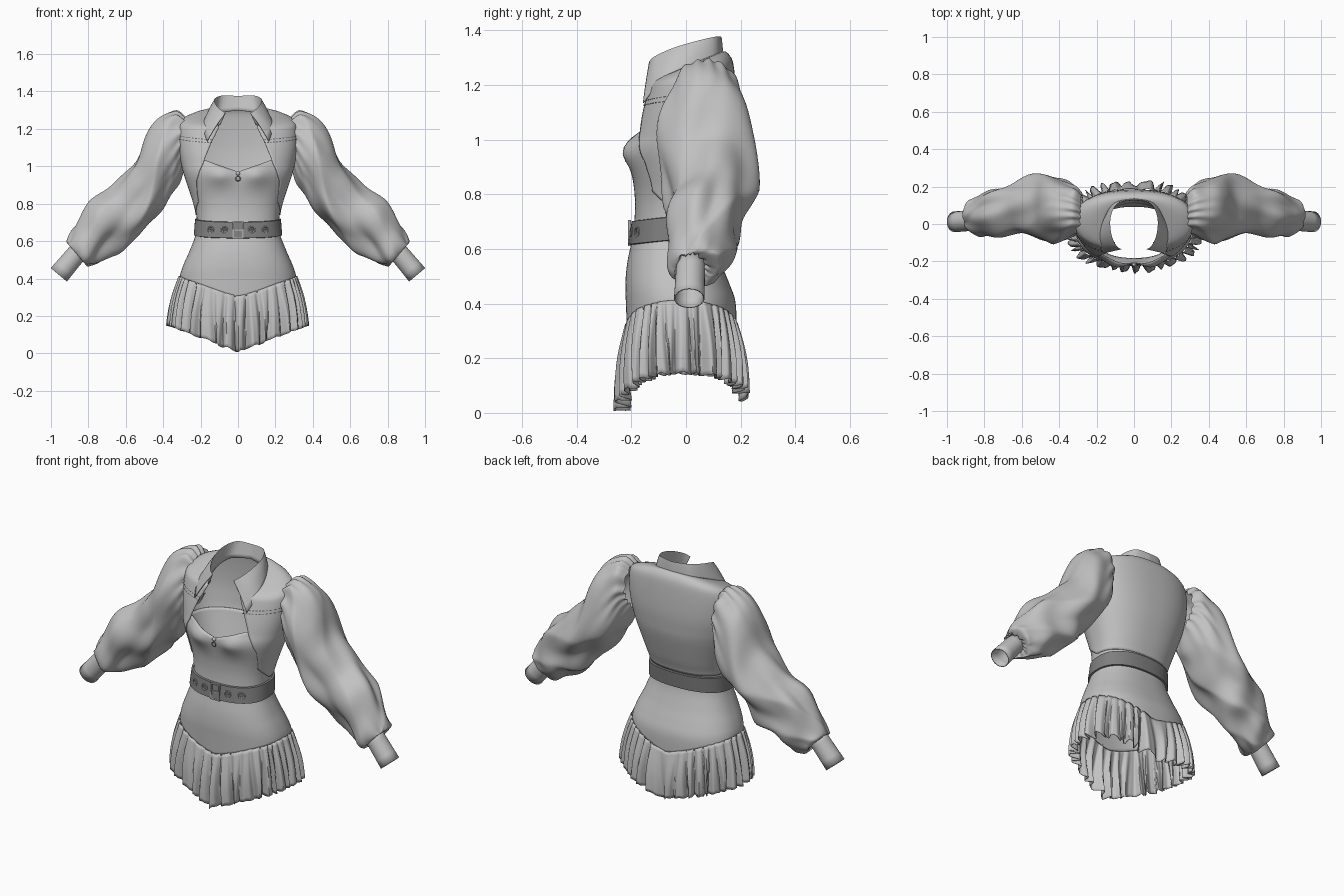
import bpy, bmesh, math
from mathutils import Vector

if "Cube" in bpy.data.objects:
    bpy.data.objects.remove(bpy.data.objects["Cube"])
pi, sin, cos, exp = math.pi, math.sin, math.cos, math.exp

def material(name, v):
    m = bpy.data.materials.new(name)
    m.diffuse_color = (v, v, v, 1)
    m.use_nodes = True
    m.node_tree.nodes["Principled BSDF"].inputs["Base Color"].default_value = m.diffuse_color
    return m

FABRIC = material("grey fabric", 0.54)
BELT = material("dark grey belt", 0.21)
METAL = material("mid grey metal", 0.42)
STITCH = material("dark stitching", 0.12)

def finish(ob, name, mat, angle=40, thick=0):
    ob.name = name
    ob.data.materials.append(mat)
    if thick:
        mod = ob.modifiers.new("thickness", 'SOLIDIFY')
        mod.thickness, mod.offset = thick, -1
    bpy.ops.object.select_all(action='DESELECT')
    ob.select_set(True)
    bpy.context.view_layer.objects.active = ob
    bpy.ops.object.shade_smooth_by_angle(angle=math.radians(angle))

def loft(name, rows, mat, closed=True, thick=0, angle=40):
    """Skin a grid of points; closed joins each row into a ring."""
    n = len(rows[0])
    faces = [(j * n + i, j * n + (i + 1) % n, (j + 1) * n + (i + 1) % n, (j + 1) * n + i)
             for j in range(len(rows) - 1) for i in range(n if closed else n - 1)]
    me = bpy.data.meshes.new(name)
    me.from_pydata([tuple(p) for r in rows for p in r], [], faces)
    bm = bmesh.new()
    bm.from_mesh(me)
    bmesh.ops.recalc_face_normals(bm, faces=bm.faces)
    bm.to_mesh(me)
    bm.free()
    ob = bpy.data.objects.new(name, me)
    bpy.context.collection.objects.link(ob)
    finish(ob, name, mat, angle, thick)

def spline(keys, t):
    """Smooth curve through equally spaced keys, t in 0..1."""
    f = min(max(t, 0), 1) * (len(keys) - 1)
    i = min(int(f), len(keys) - 2)
    u = f - i
    a, b, c, d = (Vector(keys[min(max(i + k, 0), len(keys) - 1)]) for k in (-1, 0, 1, 2))
    return 0.5 * (2 * b + (c - a) * u + (2 * a - 5 * b + 4 * c - d) * (u * u)
                  + (3 * b - a - 3 * c + d) * (u ** 3))

def table(keys, v):
    """Smooth lookup in rows whose first entry is the key."""
    last = len(keys) - 1
    i = next((k for k in range(last) if v <= keys[k + 1][0]), last - 1)
    return spline(keys, (i + (v - keys[i][0]) / (keys[i + 1][0] - keys[i][0])) / last)[1:]

def spow(s, e):
    return math.copysign(abs(s) ** e, s)

# Body sections: level, height, half width, front y, back y, forward tilt
BODY = [(.28, .28, .315, -.215, .185, 0), (.40, .40, .312, -.22, .182, 0),
        (.47, .47, .293, -.222, .16, 0), (.55, .55, .258, -.215, .128, 0),
        (.65, .65, .222, -.195, .098, 0), (.74, .74, .222, -.187, .105, 0),
        (.82, .82, .24, -.19, .13, 0), (.95, .95, .283, -.208, .165, 0),
        (1.02, 1.02, .30, -.192, .175, 0), (1.10, 1.10, .313, -.170, .18, .03),
        (1.19, 1.19, .315, -.145, .175, .15), (1.24, 1.24, .295, -.135, .165, .3),
        (1.27, 1.265, .21, -.13, .14, .4), (1.30, 1.268, .135, -.125, .118, .42)]
POW = 2.35

def body(th, v, off=0):
    z, hw, yf, yb, tilt = table(BODY, v)
    x = (hw + off) * spow(sin(th), 2 / POW)
    y = (yf + yb) / 2 - ((yb - yf) / 2 + off) * spow(cos(th), 2 / POW)
    if cos(th) > 0:  # bust
        y -= .03 * exp(-((abs(x) - .10) / .07) ** 2 - ((v - .95) / .055) ** 2)
    return Vector((x, y, z + tilt * y))

def theta_at(x, v):
    return math.copysign(math.asin(min(abs(x) / table(BODY, v)[1], 1) ** (POW / 2)), x)

def skirt_seam(th):
    return .315 + .095 * abs(sin(th))

# Bodice with sweetheart neckline in front
N = 128
ANGLES = [2 * pi * i / N for i in range(N)]

def bodice_point(th, t):
    lo = skirt_seam(th) - .01
    hi = .965 + .4 * min(abs(body(th, 1).x), .17) if cos(th) > 0 else .96
    return body(th, lo + (hi - lo) * t)

loft("bodice", [[bodice_point(th, j / 40) for th in ANGLES] for j in range(41)], FABRIC, thick=.005)

# Open cropped jacket: level and half width of the front opening
EDGE = [(.74, .195), (.82, .20), (.88, .20), (1.02, .17), (1.12, .142),
        (1.20, .115), (1.24, .105), (1.30, .098)]
rows = []
for j in range(41):
    v = .74 + .56 * j / 40
    t0 = theta_at(table(EDGE, v)[0], v)
    arc = [t0 + (2 * pi - 2 * t0) * i / 96 for i in range(97)]
    rows.append([body(th, v + .14 * max(cos(th), 0) * (1 - j / 40) ** 2, .005) for th in arc])
loft("jacket", rows, FABRIC, closed=False, thick=.004)

# Folded collar: top edge, stand base and pointed fall, mirrored about the back
TOP = [(0, .13, 1.376), (.085, .112, 1.378), (.124, .04, 1.362),
       (.122, -.05, 1.335), (.095, -.115, 1.305), (.066, -.135, 1.285)]
BASE = [(0, .112, 1.30), (.1, .09, 1.285), (.13, .03, 1.268),
        (.13, -.05, 1.24), (.112, -.105, 1.22), (.095, -.128, 1.22)]
FALL = [(0, .137, 1.305), (.105, .115, 1.298), (.16, .035, 1.275),
        (.188, -.05, 1.235), (.187, -.11, 1.195), (.166, -.158, 1.135)]

def mirrored(keys):
    half = [spline(keys, i / 24) for i in range(25)]
    return [Vector((-p.x, p.y, p.z)) for p in half[:0:-1]] + half

base, top, fall = mirrored(BASE), mirrored(TOP), mirrored(FALL)
rows = [[a.lerp(b, k / 4) for a, b in zip(base, top)] for k in range(5)]
rows += [[a.lerp(b, k / 6) + Vector((0, 0, .008 * sin(pi * k / 6))) for a, b in zip(top, fall)]
         for k in range(1, 7)]
loft("collar", rows, FABRIC, closed=False, thick=.004, angle=60)

# Gathered peplum skirt with dipped hem
def skirt_point(th, t):
    s, c = sin(th), cos(th)
    hem_z = .004 + .142 * abs(s) ** .85 if c > 0 else .045 + .1 * abs(s) ** .85
    hem = Vector((.362 * spow(s, .88), -.012 - .228 * spow(c, .88), hem_z))
    phase = 36 * th + 1.5 * sin(5 * th) + .7 * sin(11 * th + 2 * t)
    wave = (sin(phase) + .35 * sin(phase * 2 + 1)) * (.004 + .018 * t) * (1 + .35 * sin(7 * th + 1))
    q = body(th, skirt_seam(th), .004).lerp(hem, t)
    q += Vector((s, -c, 0)) * (wave + .012 * sin(pi * t))
    q += Vector((c, s, 0)) * (.010 * t * cos(phase * .5 + 1))
    q.z = max(q.z + .006 * t * sin(phase), 0)
    return q

loft("peplum_skirt", [[skirt_point(2 * pi * i / 400, j / 14) for i in range(400)] for j in range(15)],
     FABRIC, thick=.003, angle=60)

# Puffed sleeve sections: top x z, bottom x z, front y, back y
SLEEVE = [(.285, 1.26, .27, 1.03, -.04, .16), (.335, 1.295, .29, .99, -.055, .20),
          (.42, 1.255, .322, .89, -.08, .24), (.50, 1.15, .38, .79, -.092, .252),
          (.56, 1.00, .47, .70, -.085, .248), (.67, .905, .56, .615, -.065, .228),
          (.785, .815, .66, .54, -.055, .198), (.86, .70, .74, .475, -.055, .16),
          (.91, .61, .80, .46, -.052, .125), (.91, .585, .81, .48, -.042, .085),
          (.885, .585, .82, .51, -.03, .07)]

def sleeve_point(t, a, side):
    xt, zt, xb, zb, y0, y1 = spline(SLEEVE, t)
    out = Vector(((xt - xb) / 2 * cos(a), (y1 - y0) / 2 * sin(a), (zt - zb) / 2 * cos(a)))
    gather = exp(-(t / .16) ** 2) + exp(-((1 - t) / .12) ** 2)
    soft = abs(sin(pi * t)) ** .7
    fold = .011 * soft * sin(2 * a + 15 * t + 1.2 * sin(3 * a))
    fold += .008 * soft * sin(3 * a - 24 * t + 1.5 * sin(2 * a + 9 * t))
    fold += .016 * soft * (.6 - abs(sin(2 * a + 9 * t + .8 * sin(a + 7 * t))))  # crisp creases
    fold += .009 * gather * sin(14 * a + 2 * sin(3 * a))
    p = Vector(((xt + xb) / 2, (y0 + y1) / 2, (zt + zb) / 2)) + out + out.normalized() * fold
    return Vector((p.x * side, p.y, p.z))

for side, label in ((1, "left"), (-1, "right")):
    loft(label + "_sleeve", [[sleeve_point(j / 80, 2 * pi * i / 96, side) for i in range(96)]
                             for j in range(81)], FABRIC, angle=75)
    # Fitted cuff
    a, b = Vector((.84 * side, .018, .56)), Vector((.958 * side, .012, .42))
    u = Vector((0, 1, 0))
    w = (b - a).normalized().cross(u)
    loft(label + "_cuff", [[a.lerp(b, k / 4) + (u * cos(th) + w * sin(th)) * (.052 + .001 * k)
                            for th in ANGLES[::4]] for k in range(5)], FABRIC, thick=.005)
    # Double row of chest stitching
    for row_z in (1.133, 1.152):
        for k in range(11):
            x, z = side * (.135 + .016 * k), row_z + .001 * k
            quad = [[body(theta_at(x + dx, z), z + dz, .008) for dx in (0, .010 * side)]
                    for dz in (0, .005)]
            loft(label + "_chest_stitch", quad, STITCH, closed=False)

# Belt, rising slightly toward the back
loft("belt", [[body(th, v + .016 * (1 - cos(th)), o) for th in ANGLES]
              for o, v in ((0, .615), (.010, .617), (.010, .70), (0, .702))], BELT)

def ring(name, loc, major, minor, turn=0):
    bpy.ops.mesh.primitive_torus_add(major_radius=major, minor_radius=minor, major_segments=24,
                                     minor_segments=8, location=loc, rotation=(pi / 2, 0, turn))
    finish(bpy.context.object, name, METAL)

def box(name, loc, size):
    bpy.ops.mesh.primitive_cube_add(size=1, location=loc)
    bpy.context.object.scale = size
    finish(bpy.context.object, name, METAL)

# Belt eyelets
for x in (-.14, -.07, .07, .14):
    th = theta_at(x, .66)
    d = body(th + .03, .66) - body(th - .03, .66)
    for part, major, minor in (("belt_eyelet", .017, .004), ("belt_eyelet_hole", .006, .003)):
        ring(part, body(th, .66, .011), major, minor, math.atan2(d.y, d.x))

# Buckle frame and prong
for s in (-1, 1):
    box("buckle_side", (s * .025, -.207, .658), (.008, .010, .095))
    box("buckle_bar", (0, -.207, .658 + s * .0435), (.05, .010, .008))
box("buckle_prong", (.004, -.207, .658), (.04, .008, .007))

# Neckline knot and charm
yc = body(0, .955).y
bpy.ops.mesh.primitive_uv_sphere_add(segments=16, ring_count=8, radius=.011, location=(0, yc - .004, .962))
finish(bpy.context.object, "neckline_knot", FABRIC)
ring("neckline_charm", (0, yc - .008, .934), .012, .003)
